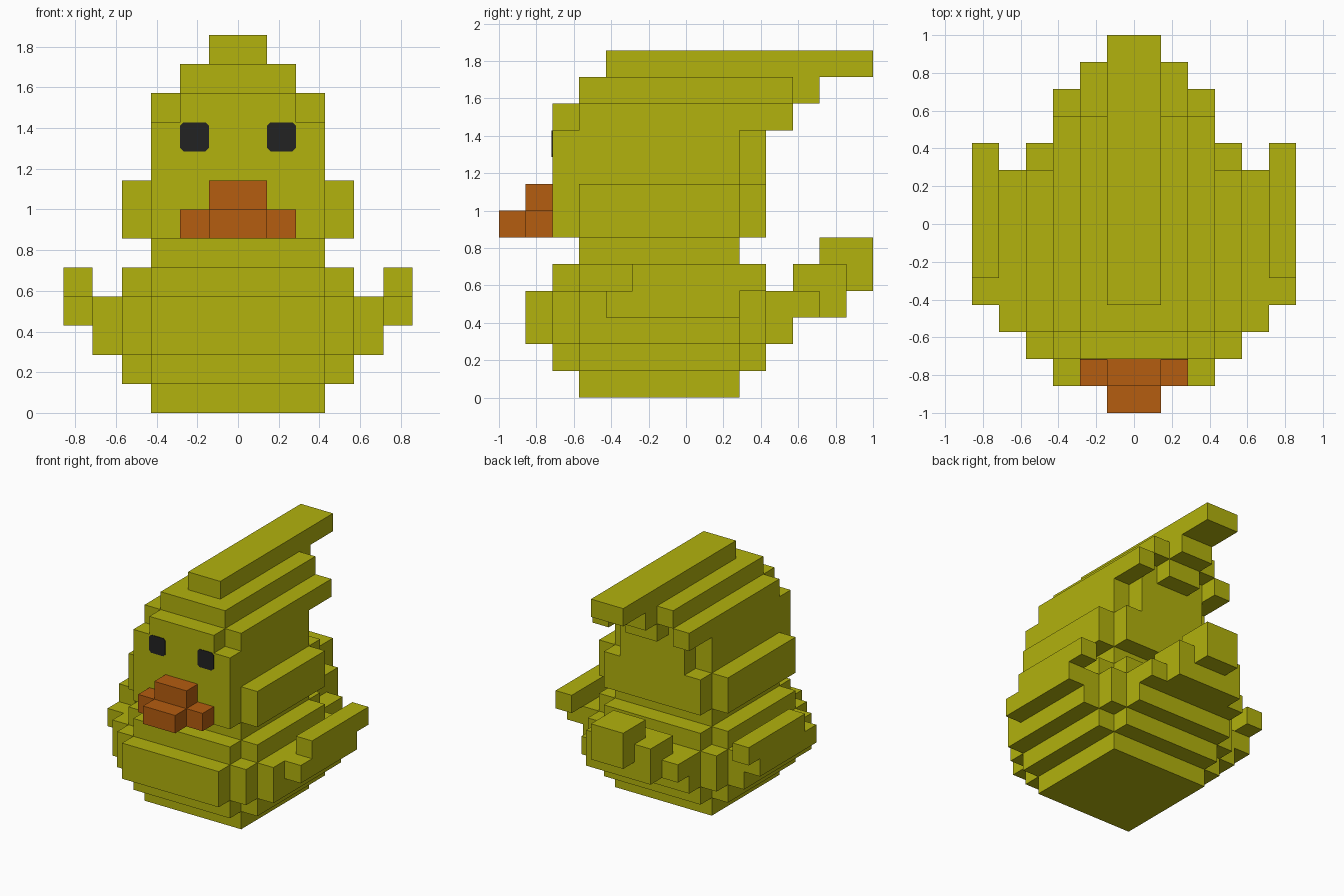
import bpy
import bmesh

cube = bpy.data.objects.get("Cube")
if cube:
    bpy.data.objects.remove(cube, do_unlink=True)

U = 1 / 7  # size of one block


def material(name, colour):
    m = bpy.data.materials.new(name)
    m.use_nodes = True
    m.diffuse_color = (*colour, 1)
    m.node_tree.nodes["Principled BSDF"].inputs["Base Color"].default_value = (*colour, 1)
    return m


YELLOW = material("duck yellow", (0.445, 0.445, 0.004))
ORANGE = material("beak orange", (0.462, 0.109, 0.005))
BLACK = material("eye black", (0.016, 0.016, 0.016))


def prism(bm, outline, z0, z1):
    """Extrude a flat outline, in blocks, from z0 to z1."""
    face = bm.faces.new([bm.verts.new((x * U, y * U, z0 * U)) for x, y in outline])
    top = bmesh.ops.extrude_face_region(bm, geom=[face])["geom"]
    verts = [v for v in top if isinstance(v, bmesh.types.BMVert)]
    bmesh.ops.translate(bm, verts=verts, vec=(0, 0, (z1 - z0) * U))


def finish(bm, name, mat):
    bmesh.ops.recalc_face_normals(bm, faces=bm.faces)
    mesh = bpy.data.meshes.new(name)
    bm.to_mesh(mesh)
    bm.free()
    mesh.materials.append(mat)
    obj = bpy.data.objects.new(name, mesh)
    bpy.context.collection.objects.link(obj)
    return obj


def layers(name, mat, slabs):
    """Symmetric stepped slabs: (z0, z1, y_start, [(half width, y_end), ...])."""
    bm = bmesh.new()
    for z0, z1, y, bands in slabs:
        right = []
        for half, y_end in bands:
            right += [(half, y), (half, y_end)]
            y = y_end
        prism(bm, right + [(-x, v) for x, v in reversed(right)], z0, z1)
    return finish(bm, name, mat)


def boxes(name, mat, parts):
    """Boxes given as (x0, x1, y0, y1, z0, z1) in blocks."""
    bm = bmesh.new()
    for x0, x1, y0, y1, z0, z1 in parts:
        prism(bm, [(x0, y0), (x1, y0), (x1, y1), (x0, y1)], z0, z1)
    return finish(bm, name, mat)


# Rounded body and neck
rim = [(3, -4), (4, 2), (3, 3)]
layers("body", YELLOW, [
    (0, 1, -4, [(3, 2)]),
    (1, 2, -5, rim),
    (2, 4, -6, [(3, -5), (4, -4), (5, 2), (4, 3), (3, 4)]),
    (4, 5, -5, rim),
])
layers("neck", YELLOW, [(5, 6, -4, [(3, 2)])])

# Head with cheeks
layers("head", YELLOW, [
    (6, 8, -5, [(3, -4), (4, 2), (3, 3)]),
    (8, 10, -5, [(3, 2), (2, 3)]),
])

# Swept-back crest; its lowest layer is forked at the back
layers("crest", YELLOW, [
    (10, 11, -5, [(2, -4), (3, 3)]),
    (11, 12, -4, [(2, 4), (1, 5)]),
    (12, 13, -3, [(1, 7)]),
])
boxes("crest_fringe", YELLOW, [(x, x + w, 3, 4, 10, 11) for x, w in ((-3, 1), (-1, 2), (2, 1))])

# Upturned tail
layers("tail", YELLOW, [
    (3, 4, 4, [(3, 5), (2, 6)]),
    (4, 5, 4, [(2, 6), (1, 7)]),
    (5, 6, 5, [(1, 7)]),
])

# Beak
layers("beak", ORANGE, [
    (6, 7, -7, [(1, -6), (2, -5)]),
    (7, 8, -6, [(1, -5)]),
])

# Wings and eyes on both sides
c = 0.12  # eye corner cut
eye = [(1 + c, 9), (2 - c, 9), (2, 9 + c), (2, 10 - c),
       (2 - c, 10), (1 + c, 10), (1, 10 - c), (1, 9 + c)]
for side, s in (("left", 1), ("right", -1)):
    a, b = sorted((5 * s, 6 * s))
    boxes(side + "_wing", YELLOW, [(a, b, -3, 2, 3, 4), (a, b, -2, 3, 4, 5)])

    bm = bmesh.new()
    prism(bm, [(x * s, z) for x, z in eye], 0, 0.03)
    for v in bm.verts:  # stand the plate upright on the face
        x, y, z = v.co
        v.co = (x, -5 * U - z, y)
    finish(bm, side + "_eye", BLACK)
